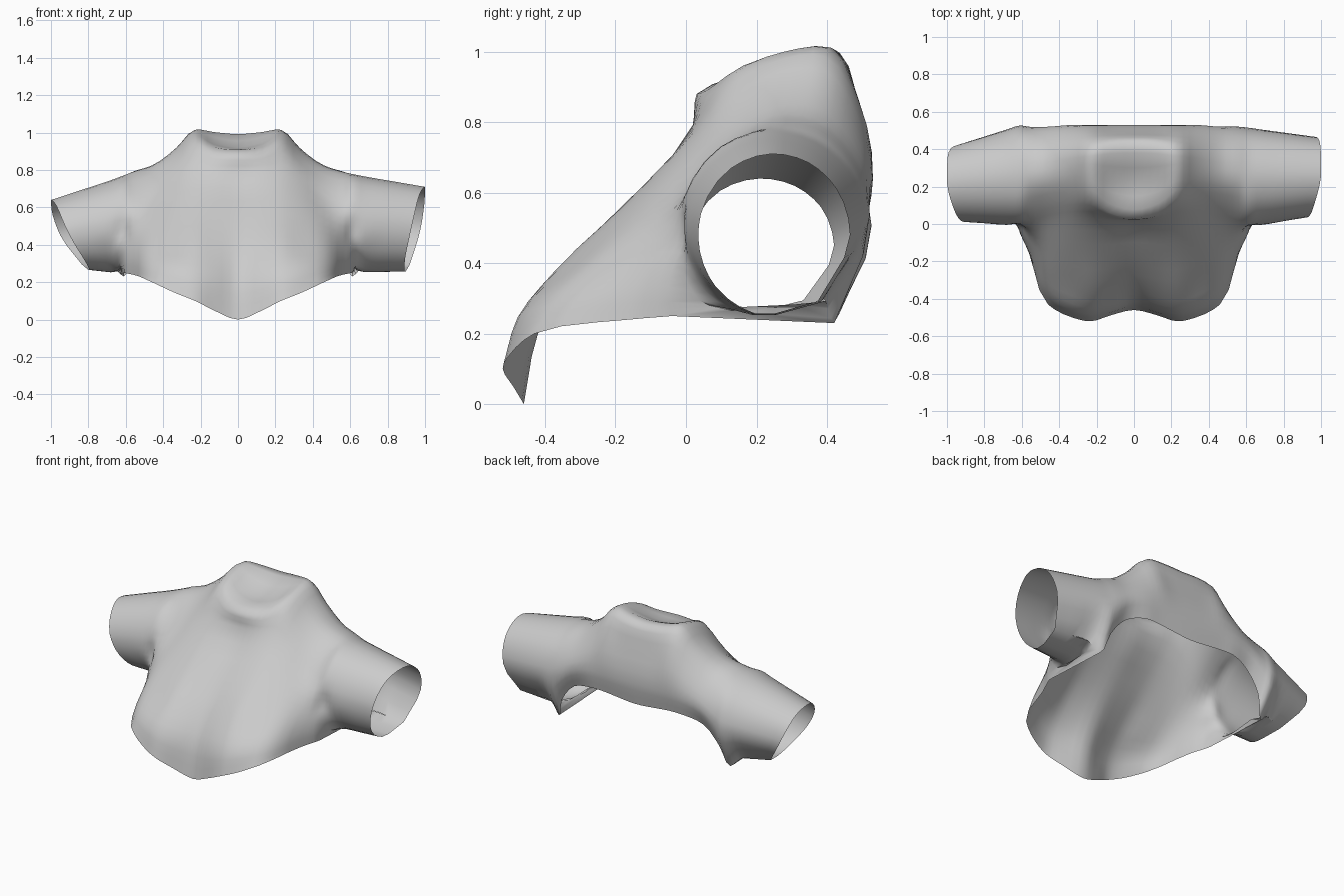
import bpy
import bmesh
from math import sin, cos, radians
from mathutils import Vector

if "Cube" in bpy.data.objects:
    bpy.data.objects.remove(bpy.data.objects["Cube"], do_unlink=True)

# Torso cross-sections as (y, z): front hem, bust, chest, neck, back, back hem
TORSO = {
    0: [(-.46, 0), (-.42, .2), (-.32, .38), (-.17, .56), (.02, .79), (.03, .88),
        (.22, .92), (.44, .99), (.49, .85), (.53, .64), (.51, .5)],
    .13: [(-.49, .05), (-.46, .22), (-.35, .38), (-.18, .56), (.02, .79), (.06, .89),
          (.24, .95), (.43, 1), (.49, .85), (.53, .64), (.51, .51)],
    .23: [(-.52, .1), (-.48, .24), (-.37, .38), (-.18, .56), (.03, .78), (.14, .94),
          (.28, 1), (.4, 1.01), (.49, .86), (.53, .64), (.51, .52)],
    .33: [(-.5, .14), (-.46, .26), (-.34, .38), (-.16, .55), (.03, .73), (.14, .84),
          (.27, .91), (.39, .91), (.48, .8), (.53, .64), (.51, .52)],
    .46: [(-.43, .2), (-.38, .28), (-.28, .38), (-.14, .5), (.01, .63), (.12, .74),
          (.25, .82), (.37, .81), (.47, .72), (.52, .6), (.48, .48)],
    .56: [(-.16, .24), (-.15, .31), (-.12, .38), (-.07, .46), (-.01, .58), (.1, .71),
          (.24, .79), (.37, .77), (.47, .68), (.52, .53), (.46, .36)],
}
# Angles around the sleeve, from its lower back edge forward and over the top
ANGLES = [radians(a) for a in (-35, 15, 50, 78, 105, 145, 178, 207, 235, 270, 325)]
ARMPIT = .61
CUFF_START = .68
STEPS = 3


def torso_section(x, side):
    return [Vector((side * x, y, z)) for y, z in TORSO[x]]


def armpit_section(side):
    """Last open section, with its underside gap reaching from front to back."""
    ring = sleeve_ring(side, -.25)
    for p in ring:
        p.x = side * ARMPIT
    for i, (y, z) in {0: (-.04, .25), 1: (-.05, .31), 2: (-.04, .38), -1: (.42, .23)}.items():
        ring[i] = Vector((side * ARMPIT, y, z))
    return ring


def sleeve_ring(side, f):
    """Ring at fraction f from the armpit to the slanted cuff."""
    left = side > 0
    mid_y = .25 if left else .25 - .035 * f
    mid_z = (.505 - .025 * f) if left else (.495 - .045 * f)
    rad_y = .255 - (.04 if left else .05) * f
    rad_z = (.26 - .03 * f) if left else (.25 - .06 * f)
    slant = .1 if left else .2
    ring = []
    for t in ANGLES:
        low = (1 + cos(t)) / 2
        reach = 1 - .05 * max(0, sin(t)) - slant * low ** 2
        x = CUFF_START + f * (reach - CUFF_START)
        ring.append(Vector((side * x, mid_y - rad_y * sin(t), mid_z - rad_z * cos(t))))
    return ring


def half(side):
    """All sections from beside the centre line out to one cuff."""
    rows = [torso_section(x, side) for x in TORSO if x > 0]
    rows.append(armpit_section(side))
    rows += [sleeve_ring(side, f) for f in (0, .5, 1)]
    return rows


def smooth_path(points):
    """Spline through the points, with tangents weighted by chord length."""
    chords = [b - a for a, b in zip(points, points[1:])]
    slopes = [c / c.length for c in chords]
    tangents = [slopes[0]]
    for c, d, s, t in zip(chords, chords[1:], slopes, slopes[1:]):
        tangents.append((s * d.length + t * c.length) / (c.length + d.length))
    tangents.append(slopes[-1])
    path = []
    for i, c in enumerate(chords):
        m, n = tangents[i] * c.length, tangents[i + 1] * c.length
        for s in range(STEPS):
            t = s / STEPS
            path.append(points[i] + m * t + (c * 3 - m * 2 - n) * t ** 2
                        + (m + n - c * 2) * t ** 3)
    path.append(points[-1])
    return path


# Fabric colour
fabric = bpy.data.materials.new("grey_fabric")
fabric.use_nodes = True
colour = (.6, .6, .6, 1)
fabric.diffuse_color = colour
fabric.node_tree.nodes["Principled BSDF"].inputs["Base Color"].default_value = colour

# Garment shell lofted from the right cuff to the left cuff
rows = half(-1)[::-1] + [torso_section(0, 1)] + half(1)
rows = [smooth_path(row) for row in rows]
columns = [smooth_path(list(column)) for column in zip(*rows)]

bm = bmesh.new()
grid = [[bm.verts.new(p) for p in column] for column in columns]
for lower, upper in zip(grid, grid[1:]):
    for i in range(len(lower) - 1):
        bm.faces.new((lower[i], lower[i + 1], upper[i + 1], upper[i]))

# Underarm gussets fill the gap between the armpit and the closed sleeve
front, back = grid[0], grid[-1]
closed = 2 * STEPS
for side in (1, -1):
    for i in range(closed, closed + STEPS):
        a, b = (i, i + 1) if side > 0 else (-i - 1, -i - 2)
        corners = [back[a], back[b], front[b], front[a]]
        if i == closed:
            corners.pop()
        bm.faces.new(corners if side > 0 else corners[::-1])
bmesh.ops.remove_doubles(bm, verts=bm.verts, dist=.0005)
mesh = bpy.data.meshes.new("cropped_top")
bm.to_mesh(mesh)
bm.free()
mesh.materials.append(fabric)

top = bpy.data.objects.new("cropped_top", mesh)
bpy.context.collection.objects.link(top)
bpy.context.view_layer.objects.active = top
top.select_set(True)
bpy.ops.object.shade_smooth_by_angle(angle=radians(60))
